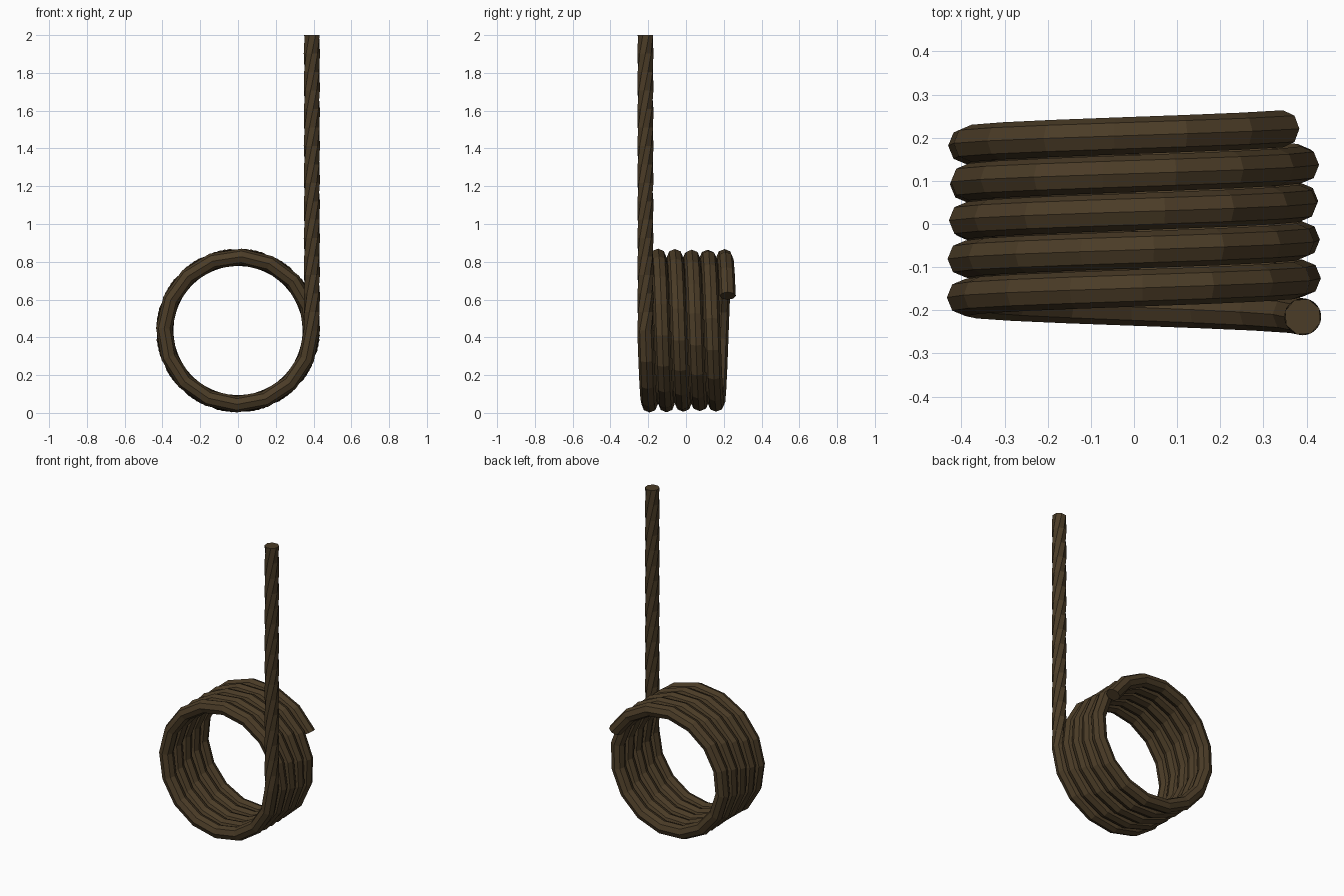
import bpy, bmesh
from math import sin, cos, pi, tau, radians
from mathutils import Vector

if "Cube" in bpy.data.objects:
    bpy.data.objects.remove(bpy.data.objects["Cube"])

SIDES = 8
R, r = 0.391, 0.043          # coil radius, rope radius
CZ, Y0 = 0.436, -0.215       # coil centre height, first loop position
PITCH = 0.0885
SPAN = 5 * tau - radians(28)  # coil sweep
STEPS = 78

mat = bpy.data.materials.new("rope_brown")
mat.diffuse_color = (0.07, 0.045, 0.02, 1)
mat.use_nodes = True
mat.node_tree.nodes["Principled BSDF"].inputs["Base Color"].default_value = mat.diffuse_color


def skin(name, rings):
    """Join rings of points into a capped tube."""
    bm = bmesh.new()
    loops = [[bm.verts.new(p) for p in ring] for ring in rings]
    for a, b in zip(loops, loops[1:]):
        for i in range(SIDES):
            j = (i + 1) % SIDES
            bm.faces.new((a[i], a[j], b[j], b[i]))
    bm.faces.new(loops[0][::-1])
    bm.faces.new(loops[-1])
    bmesh.ops.recalc_face_normals(bm, faces=bm.faces)
    me = bpy.data.meshes.new(name)
    bm.to_mesh(me)
    bm.free()
    me.materials.append(mat)
    ob = bpy.data.objects.new(name, me)
    bpy.context.collection.objects.link(ob)
    return ob


# Coil: helix around the y axis, running downwards from the right side
coil = []
for k in range(STEPS + 1):
    t = SPAN * k / STEPS
    out = Vector((cos(t), 0, -sin(t)))
    c = out * R + Vector((0, Y0 + PITCH * t / tau, CZ))
    coil.append([c + out * r * cos(i * tau / SIDES)
                 + Vector((0, r * sin(i * tau / SIDES), 0)) for i in range(SIDES)])
skin("rope_coil", coil)

# Hanging length: straight rope with a gentle twist
N = 16
line = []
for k in range(N + 1):
    f = k / N
    tw = f * tau * 1.2
    line.append([Vector((R + r * cos(tw + i * tau / SIDES),
                         Y0 + r * sin(tw + i * tau / SIDES),
                         CZ + (2 - CZ) * f)) for i in range(SIDES)])
skin("rope_straight", line)
